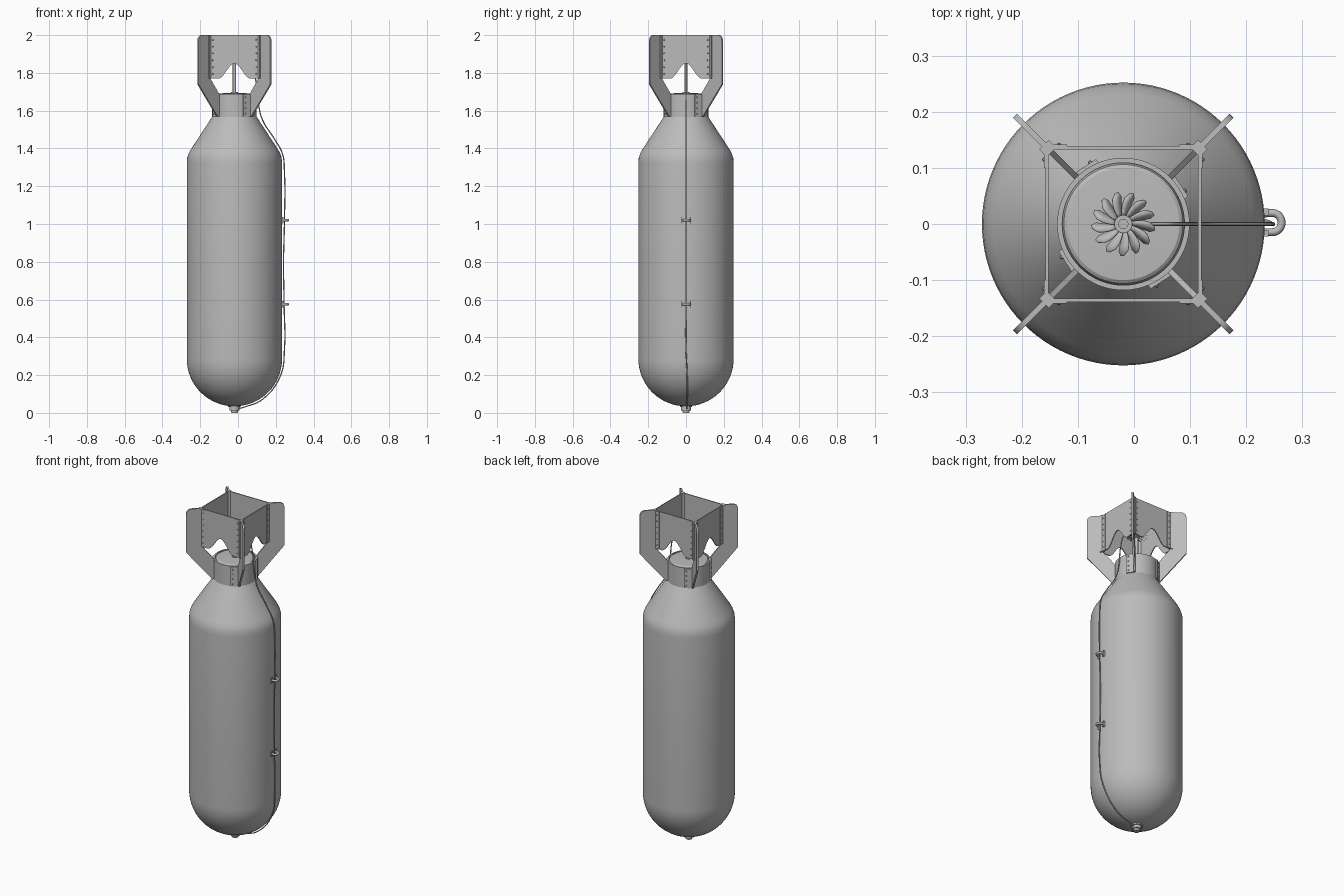
import bpy, bmesh, math
from mathutils import Matrix, Vector

if "Cube" in bpy.data.objects:
    bpy.data.objects.remove(bpy.data.objects["Cube"])

CX = -0.019                      # body axis in x
grey = bpy.data.materials.new("plain grey")
grey.diffuse_color = (0.5, 0.5, 0.5, 1)
grey.use_nodes = True
grey.node_tree.nodes["Principled BSDF"].inputs["Base Color"].default_value = grey.diffuse_color


def finish(name, bm, smooth=True):
    bmesh.ops.recalc_face_normals(bm, faces=bm.faces)
    me = bpy.data.meshes.new(name)
    bm.to_mesh(me)
    bm.free()
    ob = bpy.data.objects.new(name, me)
    bpy.context.collection.objects.link(ob)
    me.materials.append(grey)
    if smooth:
        bpy.ops.object.select_all(action='DESELECT')
        bpy.context.view_layer.objects.active = ob
        ob.select_set(True)
        bpy.ops.object.shade_smooth_by_angle(angle=math.radians(30))
    return ob


def lathe(name, profile, seg=64):
    bm = bmesh.new()
    vs = [bm.verts.new((CX + r, 0, z)) for r, z in profile]
    es = [bm.edges.new(p) for p in zip(vs, vs[1:])]
    bmesh.ops.spin(bm, geom=vs + es, cent=(CX, 0, 0), axis=(0, 0, 1),
                   angle=2 * math.pi, steps=seg, use_duplicate=False)
    bmesh.ops.remove_doubles(bm, verts=bm.verts, dist=1e-5)
    return finish(name, bm)


def slab(bm, outline, thick, mat):
    """Extruded outline drawn in local xz, centred on local y."""
    vs = [bm.verts.new(mat @ Vector((x, -thick / 2, z))) for x, z in outline]
    f = bm.faces.new(vs)
    ext = bmesh.ops.extrude_face_region(bm, geom=[f])
    shift = mat.to_3x3() @ Vector((0, thick, 0))
    bmesh.ops.translate(bm, vec=shift,
                        verts=[v for v in ext['geom'] if isinstance(v, bmesh.types.BMVert)])


def rect(x0, x1, z0, z1):
    return [(x0, z0), (x1, z0), (x1, z1), (x0, z1)]


def rivet(bm, mat, p, r=0.004):
    bmesh.ops.create_uvsphere(bm, u_segments=8, v_segments=6, radius=r,
                              matrix=mat @ Matrix.Translation(p))


def turn(deg):
    return Matrix.Translation((CX, 0, 0)) @ Matrix.Rotation(math.radians(deg), 4, 'Z')


def tube(name, pts, radius, smooth_path=True):
    cu = bpy.data.curves.new(name, 'CURVE')
    cu.dimensions = '3D'
    cu.bevel_depth = radius
    cu.bevel_resolution = 2
    cu.use_fill_caps = True
    cu.resolution_u = 6
    sp = cu.splines.new('BEZIER')
    sp.bezier_points.add(len(pts) - 1)
    for b, p in zip(sp.bezier_points, pts):
        b.co = p
        b.handle_left_type = b.handle_right_type = 'AUTO' if smooth_path else 'VECTOR'
    ob = bpy.data.objects.new(name, cu)
    bpy.context.collection.objects.link(ob)
    cu.materials.append(grey)
    bpy.ops.object.select_all(action='DESELECT')
    bpy.context.view_layer.objects.active = ob
    ob.select_set(True)
    bpy.ops.object.convert(target='MESH')
    return ob


# body: rounded nose, straight wall, soft shoulder, tail cone
R = 0.252
nose = [(R * math.sin(a), 0.285 - 0.25 * math.cos(a))
        for a in [math.pi / 2 * i / 16 for i in range(17)]]
lathe("body", nose + [(R, 0.8), (R, 1.325), (0.25, 1.35), (0.243, 1.372), (0.232, 1.393),
                      (0.113, 1.575), (0.0, 1.575)], 96)

# nose fuze
lathe("nose_fuze", [(0, 0.0), (0.016, 0.0), (0.018, 0.003), (0.018, 0.012), (0.026, 0.012),
                    (0.026, 0.03), (0.033, 0.03), (0.033, 0.045), (0, 0.045)], 32)

# tail collar and end cap
lathe("tail_collar", [(0.109, 1.565), (0.118, 1.565), (0.118, 1.688), (0.109, 1.688),
                      (0.109, 1.565)])
lathe("tail_cap", [(0.109, 1.66), (0.109, 1.678), (0.106, 1.686), (0.1, 1.69),
                   (0.05, 1.693), (0, 1.694)])

# fuze rod with hub
lathe("fuze_rod", [(0.018, 1.69), (0.018, 1.70), (0.009, 1.70), (0.009, 1.852), (0.016, 1.855),
                   (0.016, 1.872), (0.009, 1.872), (0.009, 1.885), (0, 1.885)], 24)

# vane: ring of twisted curved blades
bm = bmesh.new()
N = 13
for k in range(N):
    m = turn(360 * k / N)
    rows = []
    for i in range(6):
        t = i / 5
        r, bend = 0.013 + 0.043 * t, -0.009 * t * t
        w = 0.003 + 0.0055 * math.sin(math.pi * min(t * 0.62 + 0.05, 0.9))
        if i == 5:
            w = 0.003
        rows.append([bm.verts.new(m @ Vector((r, bend + s * w, 1.863 + s * w * 0.6)))
                     for s in (-1, 1)])
    for a, b in zip(rows, rows[1:]):
        bm.faces.new((a[0], a[1], b[1], b[0]))
vane = finish("fuze_vane", bm)
sol = vane.modifiers.new("thickness", 'SOLIDIFY')
sol.thickness = 0.0015

# box tail: four plates with a bell-shaped notch in the lower edge
H = 0.136
wave = [(-0.085 + 0.17 * i / 24) for i in range(25)]
plate = ([(-H, 2.0), (-H, 1.77)]
         + [(u, 1.77 + 0.04 * (1 + math.cos(math.pi * u / 0.085))) for u in wave]
         + [(H, 1.77), (H, 2.0)])
bm = bmesh.new()
for k in range(4):
    slab(bm, plate, 0.006, turn(90 * k) @ Matrix.Translation((0, -H, 0)))
finish("tail_box", bm)

# riveted strips on the plate ends
bm = bmesh.new()
for k in range(4):
    m = turn(90 * k) @ Matrix.Translation((0, -H - 0.004, 0))
    for s in (-1, 1):
        slab(bm, rect(s * 0.114 - 0.014, s * 0.114 + 0.014, 1.772, 1.998), 0.003, m)
        for i in range(6):
            rivet(bm, m, (s * 0.115, -0.001, 1.795 + 0.036 * i))
finish("box_rivet_strips", bm)

# diagonal fins, corner posts and collar tabs
fin = [(0.116, 1.57), (0.13, 1.57), (0.273, 1.74), (0.273, 1.965)]
fin += [(0.243 + 0.03 * math.cos(a), 1.97 + 0.03 * math.sin(a))
        for a in [math.pi / 2 * i / 6 for i in range(1, 7)]]
fin += [(0.188, 2.0), (0.188, 1.775), (0.116, 1.685)]
bm_fin, bm_post, bm_tab = bmesh.new(), bmesh.new(), bmesh.new()
for k in range(4):
    m = turn(45 + 90 * k)
    slab(bm_fin, fin, 0.01, m)
    slab(bm_post, rect(0.181, 0.2, 1.77, 2.0), 0.024, m)
    t = turn(45 + 90 * k - 12) @ Matrix.Translation((0.119, 0, 0)) \
        @ Matrix.Rotation(math.pi / 2, 4, 'Z')
    slab(bm_tab, rect(-0.022, 0.022, 1.568, 1.685), 0.009, t)
    for i in range(4):
        rivet(bm_tab, t, (-0.01, -0.005, 1.583 + 0.029 * i))
finish("tail_fins", bm_fin)
finish("box_corner_posts", bm_post)
finish("collar_tabs", bm_tab)

# suspension lugs: U loops with end pads
for name, z in (("upper_lug", 1.02), ("lower_lug", 0.575)):
    arc = [math.pi / 2 - math.pi * i / 8 for i in range(9)]
    pts = [(0.222, 0.017, z)] + [(0.247 + 0.016 * math.cos(a), 0.0025 + 0.017 * math.sin(a), z)
                                 for a in arc] + [(0.222, -0.014, z)]
    tube(name, pts, 0.007)
    bm = bmesh.new()
    for y in (-0.0165, 0.0215):
        bmesh.ops.create_cube(bm, size=1, matrix=Matrix.Translation((0.233, y, z))
                              @ Matrix.Diagonal((0.014, 0.012, 0.034, 1)))
    finish(name + "_pads", bm, False)

# arming wire from the tail vane through the lugs to the nose
path = [(0.03, 1.862), (0.07, 1.835), (0.095, 1.755), (0.109, 1.63), (0.13, 1.55), (0.193, 1.45),
        (0.236, 1.37), (0.246, 1.27), (0.246, 1.02), (0.241, 0.8), (0.244, 0.575), (0.246, 0.34),
        (0.226, 0.2), (0.13, 0.072), (0.04, 0.033), (0.0, 0.022)]
tube("arming_wire", [(x, 0.006 if z < 0.3 else 0.0, z) for x, z in path], 0.0032)
